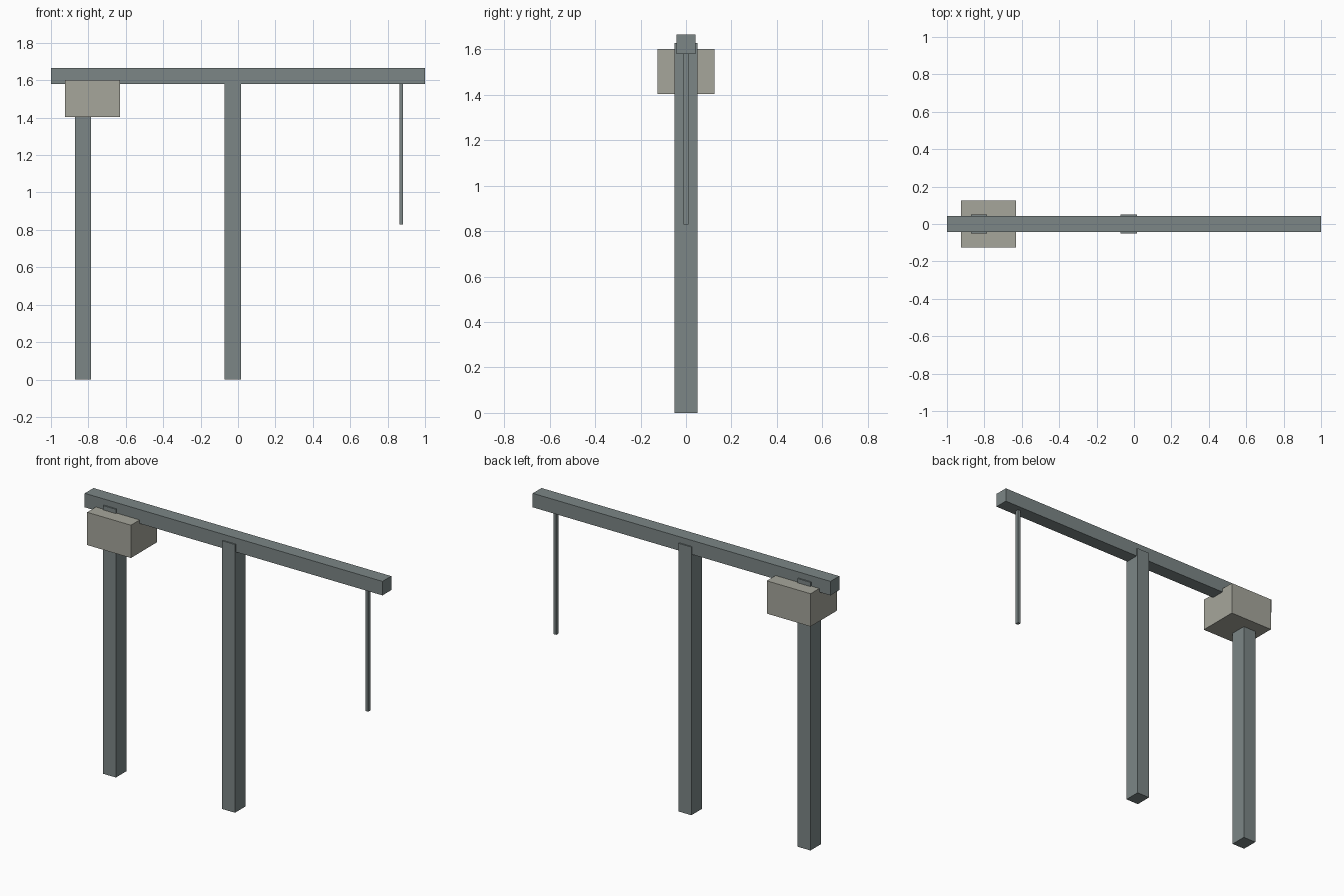
import bpy

if "Cube" in bpy.data.objects:
    bpy.data.objects.remove(bpy.data.objects["Cube"])


def material(name, color):
    mat = bpy.data.materials.new(name)
    mat.diffuse_color = (*color, 1)
    mat.use_nodes = True
    mat.node_tree.nodes["Principled BSDF"].inputs["Base Color"].default_value = mat.diffuse_color
    return mat


def box(name, x, y, z, mat):
    """Box from (min, max) ranges on each axis."""
    bpy.ops.mesh.primitive_cube_add(size=1)
    ob = bpy.context.object
    ob.name = name
    ob.location = [(a + b) / 2 for a, b in (x, y, z)]
    ob.scale = [b - a for a, b in (x, y, z)]
    bpy.ops.object.transform_apply(location=True, rotation=False, scale=True)
    ob.data.materials.append(mat)
    return ob


steel = material("weathered_steel", (0.20, 0.24, 0.24))
stone = material("pale_stone", (0.38, 0.38, 0.33))

# Long top beam
box("top_beam", (-1, 1), (-0.042, 0.042), (1.58, 1.665), steel)

# Two posts, slightly wider than the beam and notched into it
for name, x in (("outer_post", -0.828), ("middle_post", -0.028)):
    box(name, (x - 0.043, x + 0.043), (-0.05, 0.05), (0, 1.628), steel)

# Counterweight block around the outer post
box("counterweight", (-0.925, -0.631), (-0.126, 0.126), (1.403, 1.602), stone)

# Thin rod hanging from the free end
box("hanging_rod", (0.864, 0.882), (-0.011, 0.011), (0.83, 1.585), steel)
